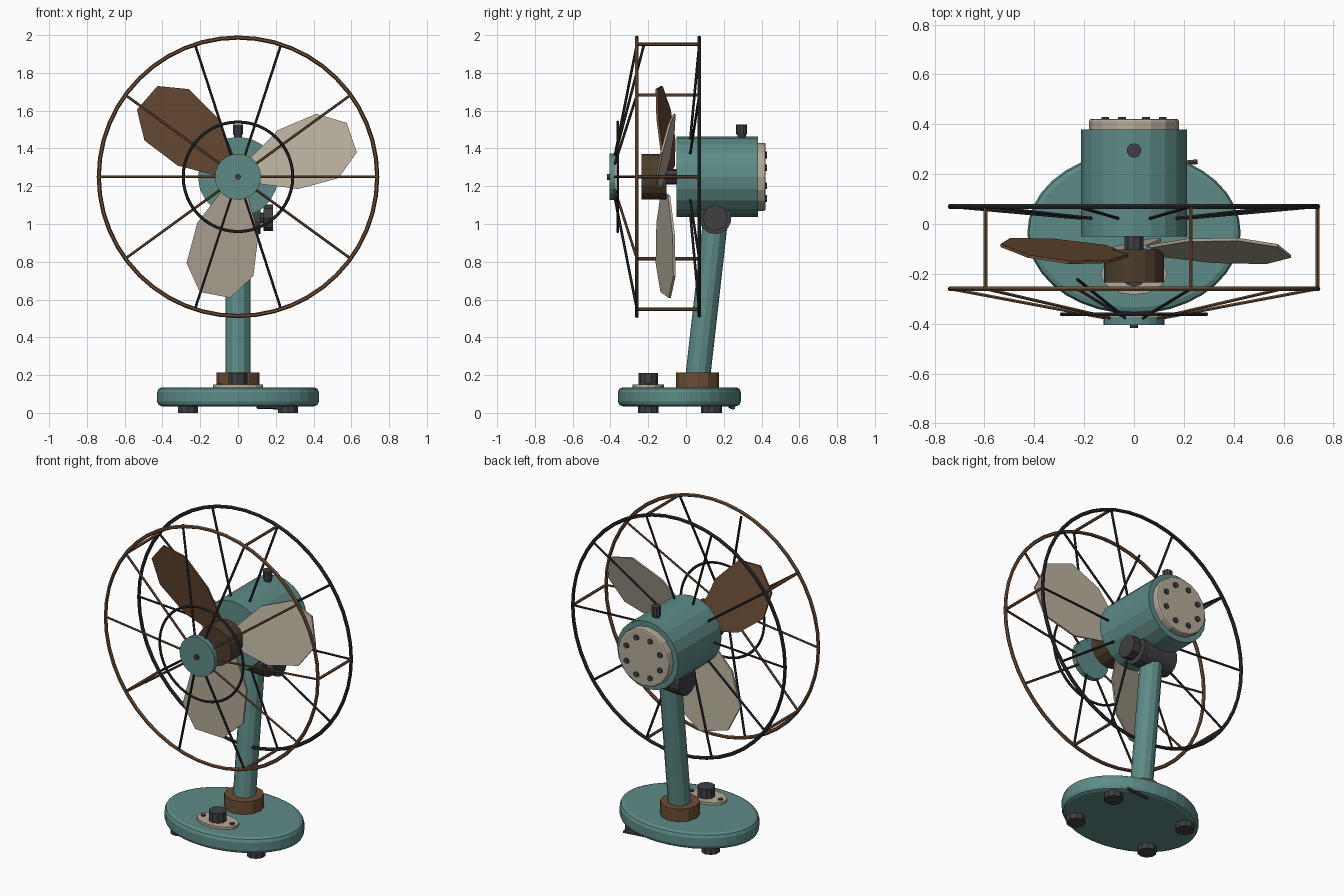
import bpy, bmesh, math
from mathutils import Vector, Matrix

cube = bpy.data.objects.get("Cube")
if cube:
    bpy.data.objects.remove(cube)


def material(name, rgb):
    m = bpy.data.materials.new(name)
    m.use_nodes = True
    m.diffuse_color = (*rgb, 1)
    m.node_tree.nodes["Principled BSDF"].inputs["Base Color"].default_value = (*rgb, 1)
    return m


TEAL = material("teal paint", (0.11, 0.26, 0.24))
BROWN = material("rust brown", (0.15, 0.075, 0.036))
UMBER = material("dark umber", (0.075, 0.048, 0.026))
CREAM = material("aged cream", (0.46, 0.41, 0.32))
GREY = material("charcoal grey", (0.05, 0.05, 0.055))
BLACK = material("wire black", (0.022, 0.023, 0.025))

AXIS_Z = 1.25


def make(name, bm, mat):
    bmesh.ops.recalc_face_normals(bm, faces=bm.faces)
    me = bpy.data.meshes.new(name)
    bm.to_mesh(me)
    bm.free()
    me.materials.append(mat)
    ob = bpy.data.objects.new(name, me)
    bpy.context.collection.objects.link(ob)
    return ob


def add_rod(bm, a, b, r, segs):
    a, b = Vector(a), Vector(b)
    d = b - a
    mat = Matrix.Translation((a + b) / 2) @ d.to_track_quat('Z', 'Y').to_matrix().to_4x4()
    bmesh.ops.create_cone(bm, cap_ends=True, segments=segs, radius1=r, radius2=r,
                          depth=d.length, matrix=mat)


def rod(name, a, b, r, mat, segs=16, bevel=0, scale=None):
    bm = bmesh.new()
    add_rod(bm, a, b, r, segs)
    if scale:
        bmesh.ops.scale(bm, vec=scale, verts=bm.verts)
    ob = make(name, bm, mat)
    if bevel:
        mod = ob.modifiers.new("Bevel", 'BEVEL')
        mod.width = bevel
        mod.segments = 2
        mod.limit_method = 'ANGLE'
        mod.angle_limit = math.radians(50)
    return ob


def rods(name, pairs, r, mat, segs=6):
    bm = bmesh.new()
    for a, b in pairs:
        add_rod(bm, a, b, r, segs)
    return make(name, bm, mat)


def polar(r, deg, y):
    t = math.radians(deg)
    return (r * math.cos(t), y, AXIS_Z + r * math.sin(t))


def ring(name, radius, tube, y, mat):
    bpy.ops.mesh.primitive_torus_add(major_radius=radius, minor_radius=tube,
                                     major_segments=48, minor_segments=6,
                                     location=(0, y, AXIS_Z),
                                     rotation=(math.pi / 2, 0, 0))
    ob = bpy.context.object
    ob.name = name
    ob.data.materials.append(mat)


# Base, feet and cord stub
base = rod("base", (0, 0, 0.035), (0, 0, 0.135), 0.428, TEAL, 36, 0.025, (1, 0.76, 1))
base.location.y = -0.035
for side, sx in (("left", 1), ("right", -1)):
    for end, y in (("front", -0.2), ("back", 0.135)):
        rod(f"{end}_{side}_foot", (sx * 0.265, y, 0), (sx * 0.265, y, 0.04), 0.055, GREY, 10)
rod("cord_stub", (0.1, 0.235, 0.033), (0.255, 0.25, 0.028), 0.011, GREY, 6)

# Speed switch on the base
plate = rod("switch_plate", (0, 0, 0.13), (0, 0, 0.15), 0.133, CREAM, 16, 0, (1, 0.63, 1))
plate.location.y = -0.2
rod("switch_knob", (0, -0.2, 0.15), (0, -0.2, 0.21), 0.052, GREY, 10)
rods("switch_screws", [((x, -0.2, 0.145), (x, -0.2, 0.156)) for x in (-0.1, 0.1)], 0.015, GREY, 8)

# Column and tilt joint
rod("collar", (0, 0.06, 0.13), (0, 0.06, 0.215), 0.114, BROWN, 12)
rod("column", (0, 0.058, 0.15), (0, 0.157, 1.03), 0.066, TEAL, 12)
rod("tilt_joint", (-0.12, 0.155, 1.032), (0.12, 0.155, 1.032), 0.086, GREY, 14)
rod("tilt_bolt", (0.11, 0.155, 1.032), (0.15, 0.155, 1.032), 0.03, GREY, 8)
rod("tilt_knob", (0.135, 0.155, 1.032), (0.185, 0.155, 1.032), 0.07, GREY, 8)

# Motor
rod("motor_housing", (0, -0.05, AXIS_Z), (0, 0.38, AXIS_Z), 0.212, TEAL, 20)
rod("motor_back_cap", (0, 0.37, AXIS_Z), (0, 0.422, AXIS_Z), 0.18, CREAM, 16, 0.01)
rods("back_cap_screws",
     [(polar(0.125, 45 * i + 22.5, 0.415), polar(0.125, 45 * i + 22.5, 0.43)) for i in range(8)],
     0.018, GREY, 6)
rod("oil_cap_stem", (0, 0.295, 1.44), (0, 0.295, 1.49), 0.022, GREY, 8)
rod("oil_cap", (0, 0.295, 1.475), (0, 0.295, 1.528), 0.029, GREY, 10)
rod("shaft", (0, -0.12, AXIS_Z), (0, -0.04, AXIS_Z), 0.04, GREY, 10)
rod("blade_hub", (0, -0.235, AXIS_Z), (0, -0.103, AXIS_Z), 0.12, UMBER, 16)

# Pitched blades: half outline as (distance along blade, half width)
HALF = [(0.09, 0.07), (0.28, 0.165), (0.5, 0.18), (0.637, 0.083)]
OUTLINE = [(a, -b) for a, b in HALF] + [(a, b) for a, b in reversed(HALF)]
for i, mat in enumerate((CREAM, BROWN, CREAM)):
    t = math.radians(19 + 120 * i)
    bm = bmesh.new()
    layers = []
    for off in (-0.006, 0.006):
        layers.append([bm.verts.new((a * math.cos(t) - b * math.sin(t),
                                     -0.108 + 0.26 * b + off,
                                     AXIS_Z + a * math.sin(t) + b * math.cos(t)))
                       for a, b in OUTLINE])
    front, back = layers
    bm.faces.new(front)
    bm.faces.new(reversed(back))
    for j in range(len(front)):
        k = (j + 1) % len(front)
        bm.faces.new((front[j], back[j], back[k], front[k]))
    make(f"blade_{i + 1}", bm, mat)

# Guard rings, struts and centre badge
GUARD_R = 0.737
ring("guard_front_ring", GUARD_R, 0.011, -0.26, BROWN)
ring("guard_back_ring", GUARD_R, 0.011, 0.07, BLACK)
ring("guard_inner_ring", 0.29, 0.008, -0.362, BLACK)
rods("guard_struts",
     [(polar(GUARD_R, 72 * i, -0.26), polar(GUARD_R, 72 * i, 0.07)) for i in range(5)],
     0.009, BROWN)
rod("guard_centre_cap", (0, -0.405, AXIS_Z), (0, -0.372, AXIS_Z), 0.122, TEAL, 24)
rod("centre_cap_screw", (0, -0.418, AXIS_Z), (0, -0.4, AXIS_Z), 0.016, GREY, 8)

# Guard spokes; one front spoke has sprung loose from its ring
rusty, dark, rear = [], [], []
for angle in range(0, 360, 36):
    outer_y = -0.222 if angle == 108 else -0.26
    pair = (polar(GUARD_R, angle, outer_y), polar(0.1, angle, -0.38))
    steep = abs(math.cos(math.radians(angle))) < 0.5
    (dark if steep else rusty).append(pair)
    rear.append((polar(GUARD_R, angle, 0.07), polar(0.2, angle, 0.022)))
rods("front_spokes_rusty", rusty, 0.007, BROWN)
rods("front_spokes_dark", dark, 0.007, BLACK)
rods("back_spokes", rear, 0.007, BLACK)
